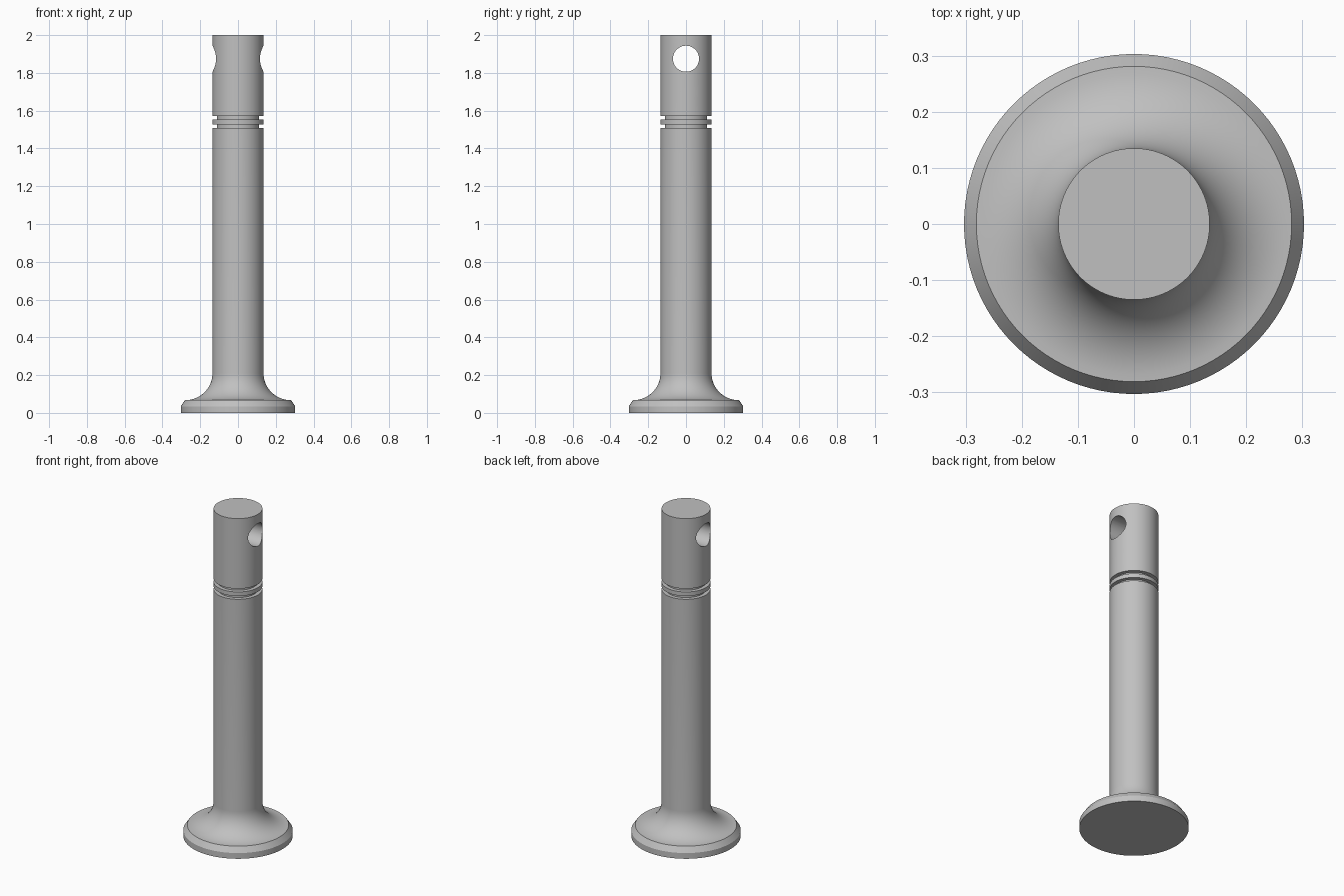
import bpy, bmesh, math
from mathutils import Matrix, Vector

cube = bpy.data.objects.get("Cube")
if cube:
    bpy.data.objects.remove(cube, do_unlink=True)

SEGMENTS = 96
SHAFT_R, GROOVE_R = 0.135, 0.112
FLANGE_R, RIM_R = 0.303, 0.281
HEIGHT, RIM_Z, FILLET_TOP = 2.0, 0.067, 0.21

# Plain grey metal
steel = bpy.data.materials.new("grey_steel")
steel.use_nodes = True
steel.diffuse_color = (0.53, 0.53, 0.53, 1)
steel.node_tree.nodes["Principled BSDF"].inputs["Base Color"].default_value = (0.53, 0.53, 0.53, 1)


def make_object(name, bm):
    mesh = bpy.data.meshes.new(name)
    bm.to_mesh(mesh)
    bm.free()
    mesh.materials.append(steel)
    obj = bpy.data.objects.new(name, mesh)
    bpy.context.collection.objects.link(obj)
    return obj


# Flange with bevelled rim
profile = [(0, 0), (FLANGE_R, 0), (FLANGE_R, 0.035)]

# Concave fillet sweeping up from the rim into the shaft
STEPS = 16
for i in range(STEPS + 1):
    a = i / STEPS * math.pi / 2
    profile.append((RIM_R - (RIM_R - SHAFT_R) * math.sin(a),
                    FILLET_TOP - (FILLET_TOP - RIM_Z) * math.cos(a)))

# Two square grooves around the shaft
for low, high in ((1.507, 1.527), (1.552, 1.572)):
    profile += [(SHAFT_R, low), (GROOVE_R, low), (GROOVE_R, high), (SHAFT_R, high)]

# Flat top
profile += [(SHAFT_R, HEIGHT), (0, HEIGHT)]

# Turn the profile about the vertical axis
bm = bmesh.new()
verts = [bm.verts.new((r, 0, z)) for r, z in profile]
edges = [bm.edges.new(pair) for pair in zip(verts, verts[1:])]
bmesh.ops.spin(bm, geom=verts + edges, cent=Vector(), axis=(0, 0, 1),
               angle=math.tau, steps=SEGMENTS, use_duplicate=False)
bmesh.ops.remove_doubles(bm, verts=bm.verts, dist=1e-5)
bmesh.ops.recalc_face_normals(bm, faces=bm.faces)
pin = make_object("flanged_pin", bm)

# Cross hole running left to right near the top
bm = bmesh.new()
bmesh.ops.create_cone(bm, cap_ends=True, segments=64, radius1=0.069, radius2=0.069, depth=0.6,
                      matrix=Matrix.Translation((0, 0, 1.875)) @ Matrix.Rotation(math.pi / 2, 4, "Y"))
cutter = make_object("cross_hole_cutter", bm)
cutter.hide_render = True

cut = pin.modifiers.new("cross_hole", "BOOLEAN")
cut.operation = "DIFFERENCE"
cut.solver = "EXACT"
cut.object = cutter

bpy.ops.object.select_all(action="DESELECT")
pin.select_set(True)
bpy.context.view_layer.objects.active = pin
bpy.ops.object.modifier_apply(modifier=cut.name)
bpy.data.objects.remove(cutter, do_unlink=True)
bpy.ops.object.shade_smooth_by_angle(angle=math.radians(25))
